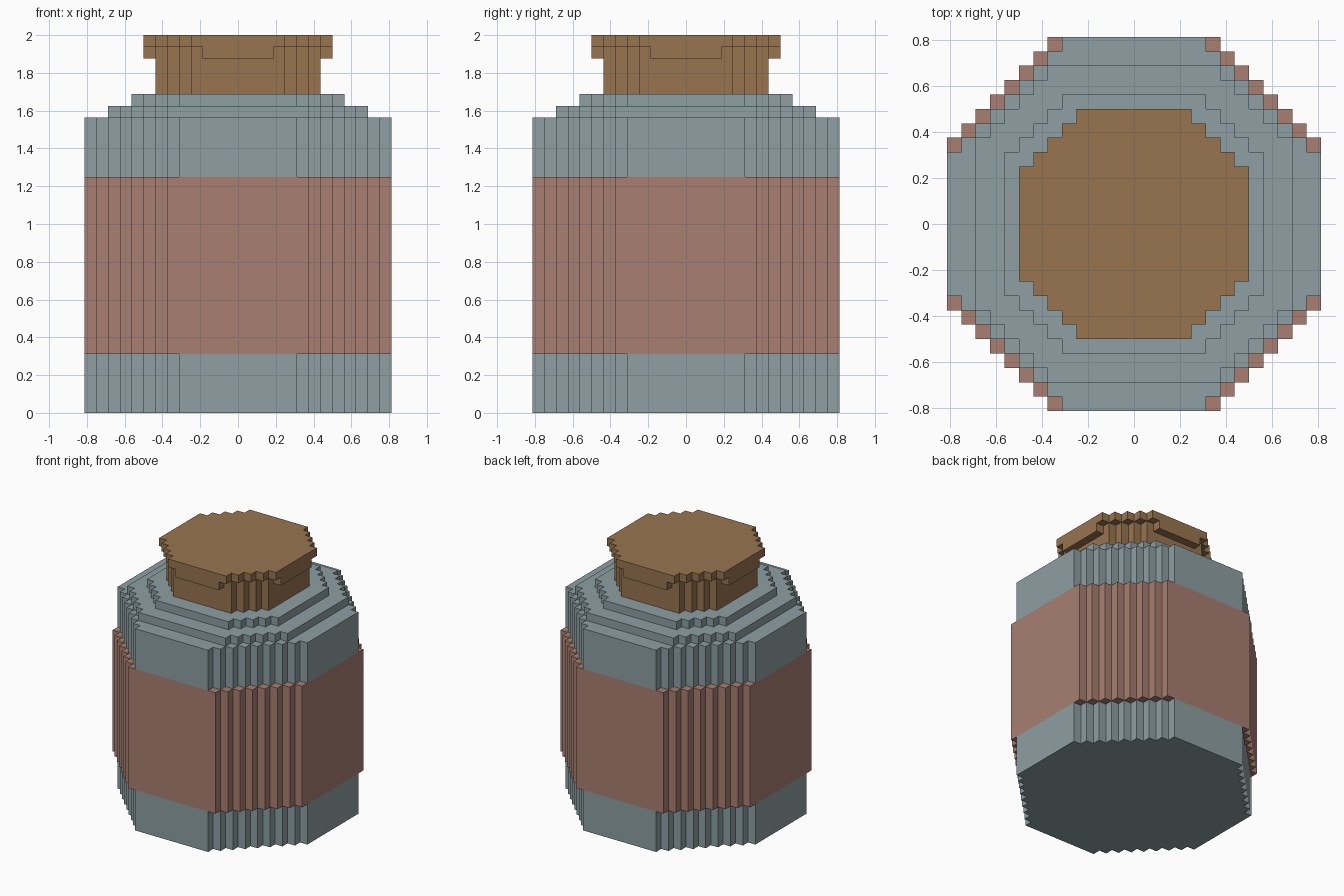
import bpy, bmesh

if "Cube" in bpy.data.objects:
    bpy.data.objects.remove(bpy.data.objects["Cube"])

U = 1 / 16  # one block


def material(name, rgb):
    m = bpy.data.materials.new(name)
    lin = [(c / 255 / 12.92) if c < 10 else ((c / 255 + 0.055) / 1.055) ** 2.4 for c in rgb]
    m.diffuse_color = (*lin, 1)
    m.use_nodes = True
    m.node_tree.nodes["Principled BSDF"].inputs["Base Color"].default_value = m.diffuse_color
    return m


glass = material("grey blue glass", (142, 159, 163))
clay = material("clay red label", (168, 127, 114))
cork = material("cork brown", (152, 117, 80))


def outline(radius, corner):
    """Stepped octagon: sides at +-radius, corner steps where x + y = corner."""
    quarter = []
    for x in range(radius, corner - radius, -1):
        quarter += [(x, corner - x), (x - 1, corner - x)]
    quarter.append((corner - radius, radius))
    pts = []
    for _ in range(4):
        pts += quarter
        quarter = [(-y, x) for x, y in quarter]
    return pts


def stack(name, mat, layers):
    """Extrude each (radius, corner, bottom, top) layer into one object."""
    bm = bmesh.new()
    for radius, corner, z0, z1 in layers:
        pts = outline(radius, corner)
        low = [bm.verts.new((x * U, y * U, z0 * U)) for x, y in pts]
        high = [bm.verts.new((x * U, y * U, z1 * U)) for x, y in pts]
        bm.faces.new(low[::-1])
        bm.faces.new(high)
        n = len(pts)
        for i in range(n):
            j = (i + 1) % n
            bm.faces.new((low[i], low[j], high[j], high[i]))
    mesh = bpy.data.meshes.new(name)
    bm.to_mesh(mesh)
    bm.free()
    mesh.materials.append(mat)
    bpy.context.collection.objects.link(bpy.data.objects.new(name, mesh))


# Jar base, label band, upper jar with two shoulder steps
stack("jar_base", glass, [(13, 18, 0, 5)])
stack("label_band", clay, [(13, 19, 5, 20)])
stack("jar_shoulder", glass, [(13, 18, 20, 25), (11, 17, 25, 26), (9, 14, 26, 27)])

# Cork neck and overhanging lid
stack("cork_neck", cork, [(7, 11, 27, 30)])
stack("cork_lid", cork, [(8, 11, 30, 31), (8, 12, 31, 32)])
